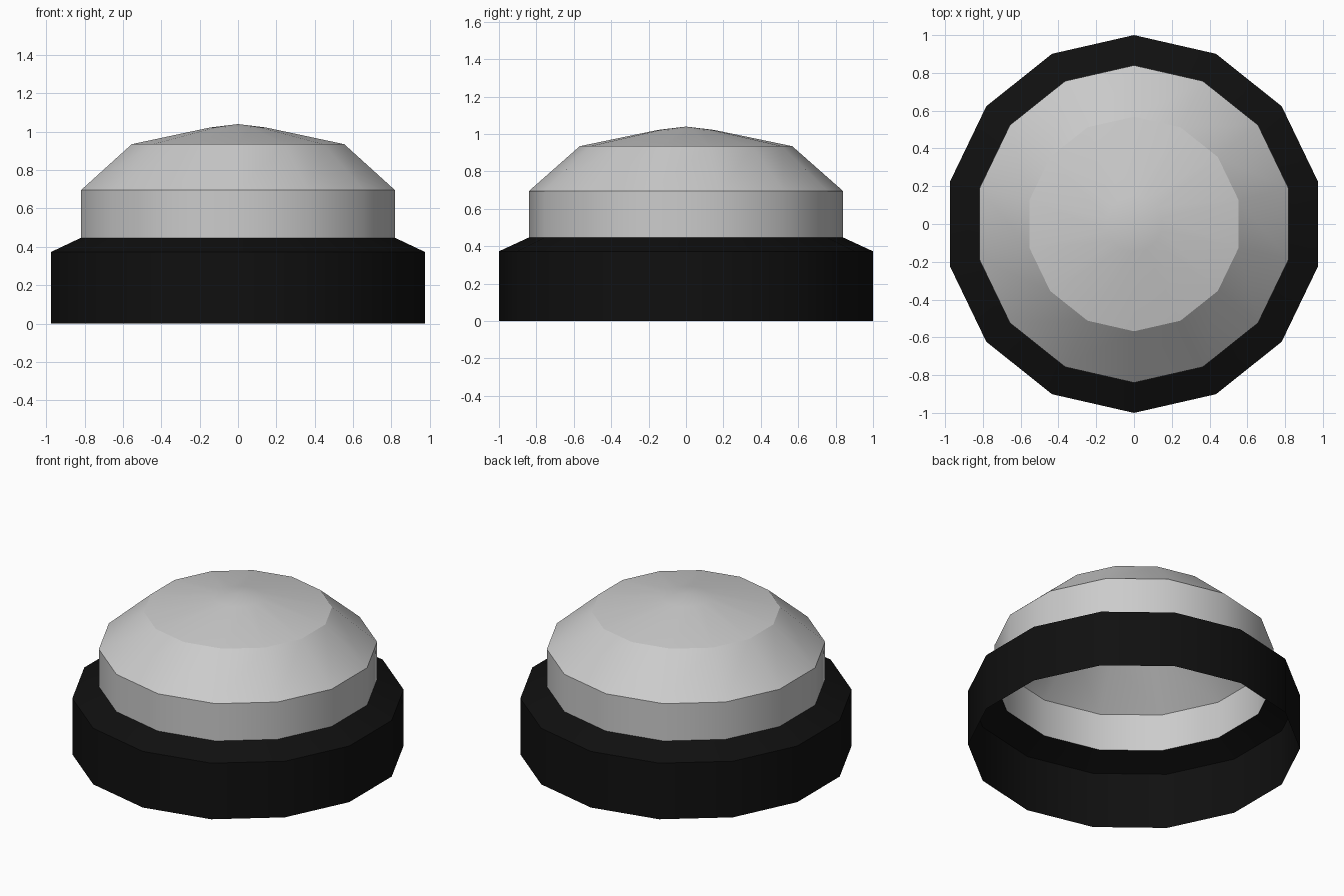
import bpy, bmesh
from math import cos, sin, pi, radians

if "Cube" in bpy.data.objects:
    bpy.data.objects.remove(bpy.data.objects["Cube"])

SIDES = 14


def lathe(name, profile):
    """Revolve (radius, z) points into an open shell; radius 0 closes to an apex."""
    bm = bmesh.new()
    rings = []
    for r, z in profile:
        if r == 0:
            rings.append([bm.verts.new((0, 0, z))] * SIDES)
        else:
            angles = [-pi / 2 + 2 * pi * i / SIDES for i in range(SIDES)]
            rings.append([bm.verts.new((r * cos(a), r * sin(a), z)) for a in angles])
    for low, high in zip(rings, rings[1:]):
        for i in range(SIDES):
            j = (i + 1) % SIDES
            corners = [low[i], low[j], high[j], high[i]]
            bm.faces.new(list(dict.fromkeys(corners)))
    mesh = bpy.data.meshes.new(name)
    bm.to_mesh(mesh)
    bm.free()
    obj = bpy.data.objects.new(name, mesh)
    bpy.context.collection.objects.link(obj)
    bpy.ops.object.select_all(action='DESELECT')
    obj.select_set(True)
    bpy.context.view_layer.objects.active = obj
    bpy.ops.object.shade_smooth_by_angle(angle=radians(27))
    return obj


# Black collar, open underneath
collar = lathe("base_collar", [(1, 0), (1, 0.373), (0.84, 0.447)])
black = bpy.data.materials.new("black")
black.diffuse_color = (0.005, 0.005, 0.005, 1)
black.use_nodes = True
black.node_tree.nodes["Principled BSDF"].inputs["Base Color"].default_value = black.diffuse_color
collar.data.materials.append(black)

# Faceted dome: upright wall and slope, with a shallow cap
lathe("dome", [(0.84, 0.447), (0.84, 0.695), (0.568, 0.935),
               (0.15, 1.022), (0, 1.04)])
